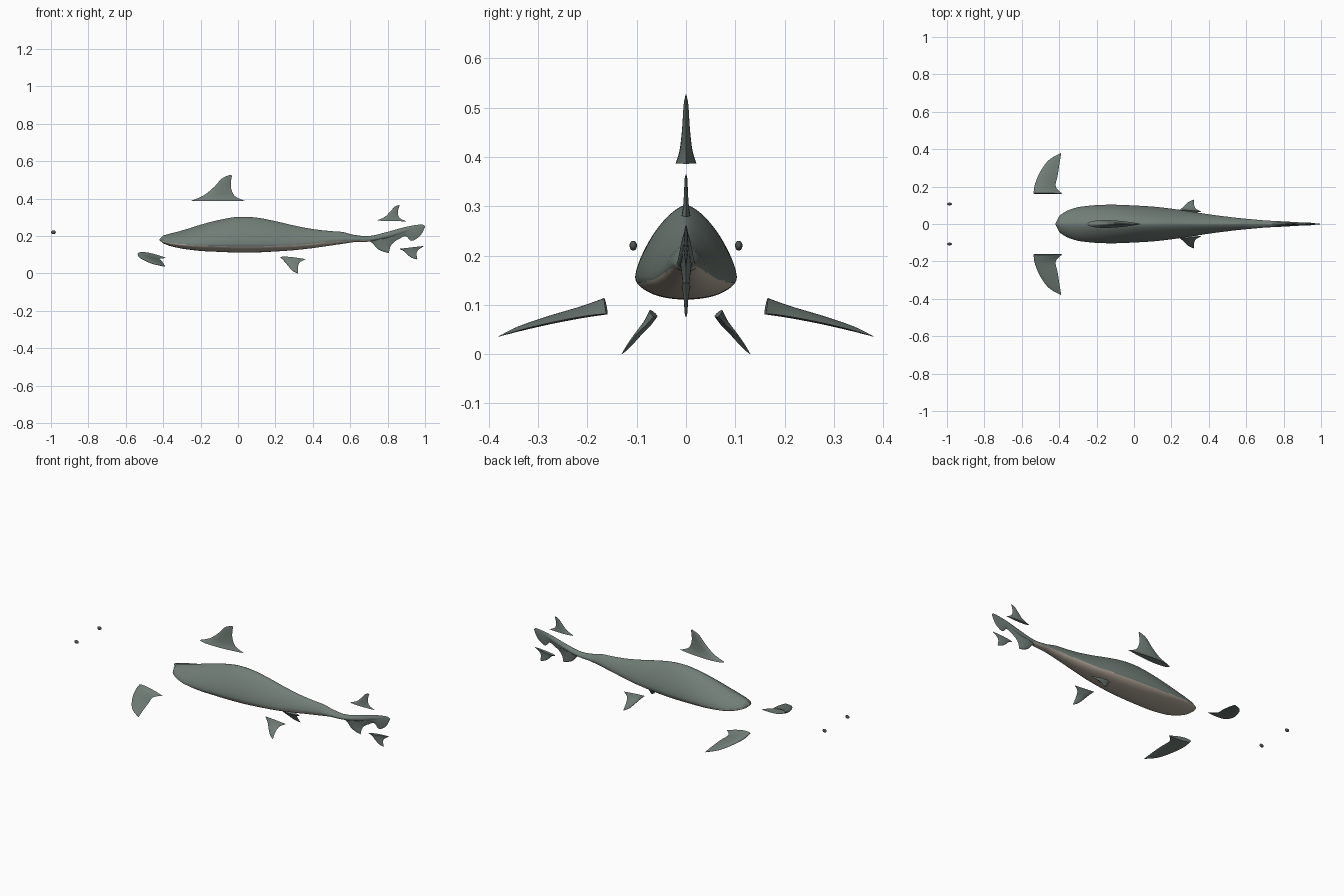
import bpy, bmesh, math
from mathutils import Vector


def material(name, rgb):
    m = bpy.data.materials.new(name)
    m.diffuse_color = (*rgb, 1)
    return m


GREY = material("slate grey", (0.165, 0.205, 0.185))
BEIGE = material("belly beige", (0.46, 0.40, 0.33))
DARK = material("eye dark", (0.08, 0.09, 0.085))


def spline(pts, t):
    """Catmull-Rom through tuples, t in 0..1 along the list."""
    n = len(pts) - 1
    i = min(int(t * n), n - 1)
    f = t * n - i
    p0, p1, p2, p3 = (Vector(pts[max(0, min(n, i + k))]) for k in (-1, 0, 1, 2))
    return 0.5 * (2 * p1 + (p2 - p0) * f + (2 * p0 - 5 * p1 + 4 * p2 - p3) * f * f
                  + (3 * p1 - p0 - 3 * p2 + p3) * f ** 3)


def loft(name, rings, mats, angle=50):
    """Skin closed rings of equal length and cap both ends."""
    bm = bmesh.new()
    vs = [[bm.verts.new(p) for p in r] for r in rings]
    for a, b in zip(vs, vs[1:]):
        for i in range(len(a)):
            j = (i + 1) % len(a)
            bm.faces.new((a[i], a[j], b[j], b[i]))
    bm.faces.new(vs[0])
    bm.faces.new(vs[-1])
    bmesh.ops.remove_doubles(bm, verts=bm.verts, dist=1e-5)
    bmesh.ops.recalc_face_normals(bm, faces=bm.faces)
    me = bpy.data.meshes.new(name)
    bm.to_mesh(me)
    bm.free()
    ob = bpy.data.objects.new(name, me)
    bpy.context.collection.objects.link(ob)
    for m in mats:
        me.materials.append(m)
    smooth(ob, angle)
    return ob


def smooth(ob, angle=50):
    bpy.ops.object.select_all(action='DESELECT')
    ob.select_set(True)
    bpy.context.view_layer.objects.active = ob
    bpy.ops.object.shade_smooth_by_angle(angle=math.radians(angle))


def fin(name, lead, trail, thick, side, n=28, k=12):
    """Fin lofted root to tip; thick = half thickness along the span."""
    side = Vector(side).normalized()
    us = [(1 - math.cos(math.pi * i / k)) / 2 for i in range(k + 1)]
    rings = []
    for s in range(n + 1):
        t = s / n
        a, b = spline(lead, t), spline(trail, t)
        h = spline([(q, 0, 0) for q in thick], t).x

        def pt(u, sg):
            return a.lerp(b, u) + side * sg * h * 2.6 * math.sqrt(u) * (1 - u)
        rings.append([pt(u, 1) for u in us] + [pt(u, -1) for u in us[-2:0:-1]])
    return loft(name, rings, [GREY])


def table(rows, x):
    """Smooth lookup in rows of (x, values...)."""
    for i in range(len(rows) - 1):
        if x <= rows[i + 1][0]:
            f = (x - rows[i][0]) / (rows[i + 1][0] - rows[i][0])
            return spline(rows, (i + f) / (len(rows) - 1))
    return Vector(rows[-1])


# body stations: x, bottom z, top z, half width
BODY = [(-0.42, .176, .184, .004), (-0.40, .160, .202, .043), (-0.36, .145, .214, .070),
        (-0.30, .132, .230, .090), (-0.20, .120, .260, .101), (-0.10, .115, .286, .103),
        (0.0, .111, .302, .099), (0.10, .112, .298, .093), (0.20, .117, .279, .082),
        (0.30, .124, .256, .067), (0.40, .135, .237, .052), (0.50, .149, .226, .039),
        (0.56, .158, .221, .032), (0.62, .167, .206, .026), (0.70, .170, .200, .019),
        (0.80, .188, .222, .014), (0.90, .218, .248, .008), (0.985, .243, .254, .001)]


def section(x, m=64):
    _, lo, hi, w = table(BODY, x)
    mid = lo + (hi - lo) * (0.25 if x < 0.3 else min(0.45, 0.25 + (x - 0.3) * 0.5))
    ring = []
    for i in range(m):
        a = 2 * math.pi * i / m
        c, s = math.cos(a), math.sin(a)
        p, h = (1.5, hi - mid) if s > 0 else (2.2, mid - lo)
        r = (abs(c) ** p + abs(s) ** p) ** (-1 / p)
        ring.append((x, w * c * r, mid + h * s * r))
    return ring


xs = [-0.42 + 0.04 * (i / 12) ** 2 for i in range(12)]
xs += [-0.38 + 1.365 * i / 180 for i in range(181)]
body = loft("body", [section(x) for x in xs], [GREY, BEIGE])

# pale belly below a line that follows the body
LINE = [(-0.42, .176), (-0.36, .162), (-0.2, .148), (0.0, .144), (0.3, .151),
        (0.5, .168), (0.6, .176), (0.72, .178)]
for f in body.data.polygons:
    if f.center.x < 0.72 and f.center.z < table(LINE, f.center.x).y:
        f.material_index = 1

# tail: upper lobe with its notch, and lower lobe
fin("tail_upper_lobe",
    [(0.72, 0, .200), (0.80, 0, .222), (0.88, 0, .244), (0.94, 0, .257), (0.985, 0, .261), (1.0, 0, .252)],
    [(0.80, 0, .160), (0.85, 0, .178), (0.895, 0, .199), (0.928, 0, .174), (0.975, 0, .202), (1.0, 0, .250)],
    [.010, .009, .007, .005, .003, .0005], (0, 1, 0))
fin("tail_lower_lobe",
    [(0.69, 0, .180), (0.72, 0, .160), (0.745, 0, .132), (0.775, 0, .117), (0.805, 0, .109)],
    [(0.87, 0, .190), (0.835, 0, .168), (0.817, 0, .147), (0.810, 0, .126), (0.807, 0, .109)],
    [.012, .009, .006, .004, .0005], (0, 1, 0))

# fins on the centre line
fin("dorsal_fin",
    [(-0.25, 0, .388), (-0.185, 0, .416), (-0.13, 0, .460), (-0.085, 0, .508), (-0.04, 0, .527)],
    [(0.04, 0, .386), (-0.015, 0, .412), (-0.036, 0, .452), (-0.037, 0, .495), (-0.032, 0, .522)],
    [.021, .013, .008, .005, .001], (0, 1, 0))
fin("second_dorsal_fin",
    [(0.74, 0, .282), (0.785, 0, .302), (0.815, 0, .332), (0.84, 0, .358), (0.862, 0, .365)],
    [(0.90, 0, .278), (0.865, 0, .296), (0.855, 0, .318), (0.857, 0, .342), (0.864, 0, .363)],
    [.009, .006, .004, .003, .0005], (0, 1, 0))
fin("anal_fin",
    [(0.86, 0, .131), (0.885, 0, .120), (0.905, 0, .100), (0.93, 0, .083), (0.957, 0, .075)],
    [(0.995, 0, .147), (0.965, 0, .126), (0.955, 0, .110), (0.956, 0, .092), (0.959, 0, .076)],
    [.009, .006, .004, .003, .0005], (0, 1, 0))

# paired fins and eyes
for s, tag in ((-1, "front"), (1, "back")):
    def flip(pts):
        return [(x, y * s, z) for x, y, z in pts]
    fin("pectoral_fin_" + tag,
        flip([(-0.537, .163, .106), (-0.530, .212, .090), (-0.500, .282, .071), (-0.455, .342, .052), (-0.390, .380, .036)]),
        flip([(-0.383, .162, .082), (-0.418, .200, .078), (-0.408, .260, .067), (-0.398, .325, .052), (-0.389, .379, .036)]),
        [.014, .011, .008, .005, .0005], (0.15, 0.25 * s, 0.95))
    fin("pelvic_fin_" + tag,
        flip([(0.226, .066, .086), (0.250, .079, .062), (0.270, .098, .038), (0.292, .117, .014), (0.318, .130, .000)]),
        flip([(0.362, .066, .076), (0.332, .080, .060), (0.322, .098, .043), (0.320, .115, .022), (0.321, .130, .001)]),
        [.010, .008, .006, .004, .0005], (0, 0.8 * s, 0.6))
    bpy.ops.mesh.primitive_uv_sphere_add(segments=24, ring_count=12, radius=1,
                                         location=(-0.987, .107 * s, .220))
    eye = bpy.context.object
    eye.name = "eye_" + tag
    eye.scale = (.013, .0075, .010)
    eye.data.materials.append(DARK)
    smooth(eye)
